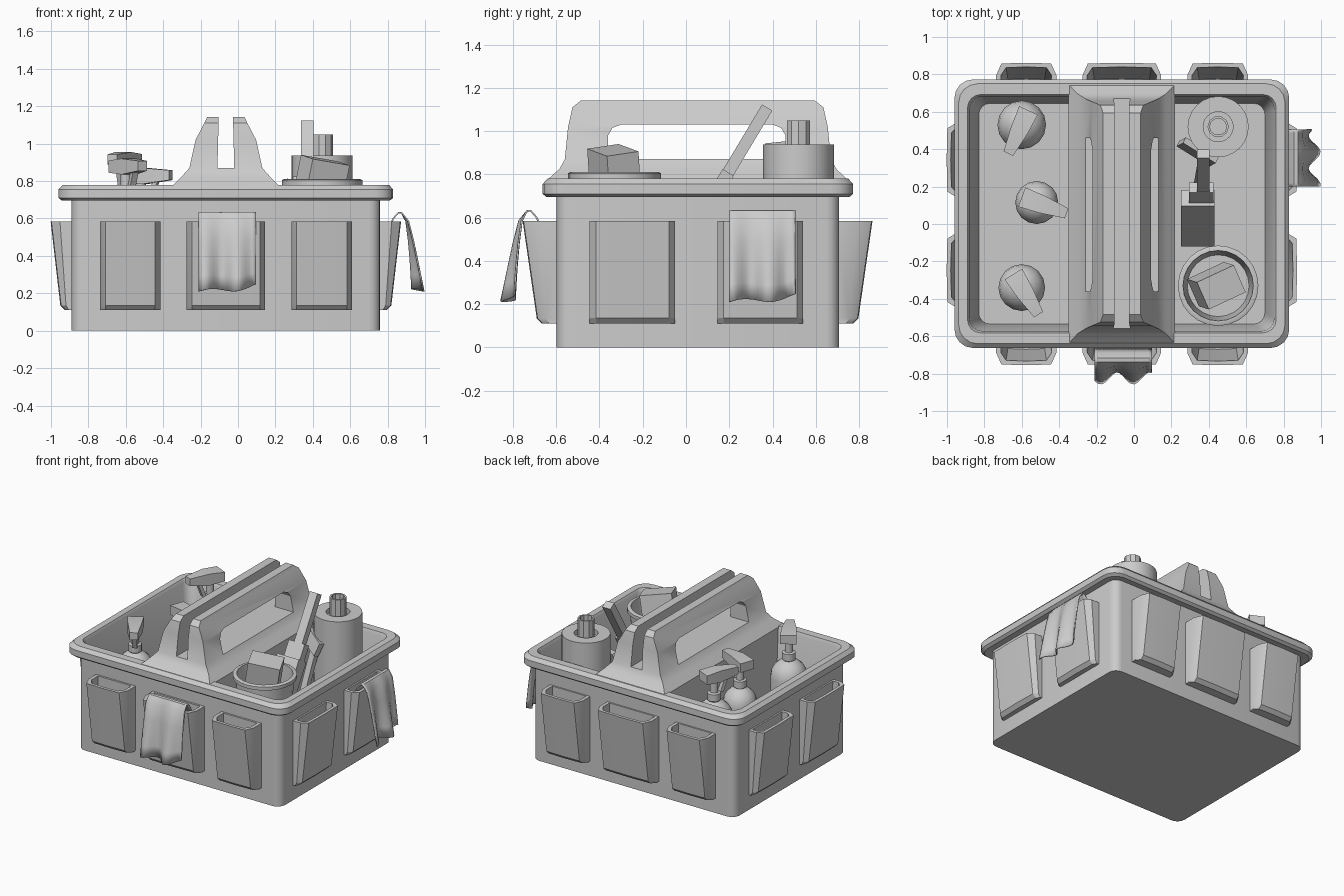
import bpy, bmesh, math
from mathutils import Matrix, Vector

if "Cube" in bpy.data.objects:
    bpy.data.objects.remove(bpy.data.objects["Cube"])

CX, CY = -0.065, 0.055


def make(name, bm):
    bmesh.ops.recalc_face_normals(bm, faces=bm.faces)
    me = bpy.data.meshes.new(name)
    bm.to_mesh(me)
    bm.free()
    ob = bpy.data.objects.new(name, me)
    bpy.context.collection.objects.link(ob)
    return ob


def loft(name, rings):
    """Closed solid through a list of equal-length point rings, capped at both ends."""
    bm = bmesh.new()
    vs = [[bm.verts.new(p) for p in r] for r in rings]
    n = len(vs[0])
    for a, b in zip(vs, vs[1:]):
        for i in range(n):
            j = (i + 1) % n
            bm.faces.new((a[i], a[j], b[j], b[i]))
    bm.faces.new(vs[0])
    bm.faces.new(vs[-1])
    return make(name, bm)


def rounded(hx, hy, r, z, n=5):
    pts = []
    for k, (sx, sy) in enumerate(((1, 1), (-1, 1), (-1, -1), (1, -1))):
        for i in range(n):
            a = math.pi / 2 * (k + i / (n - 1))
            pts.append((CX + sx * (hx - r) + r * math.cos(a),
                        CY + sy * (hy - r) + r * math.sin(a), z))
    return pts


def lathe(name, x, y, profile, n=20):
    return loft(name, [[(x + r * math.cos(2 * math.pi * i / n),
                         y + r * math.sin(2 * math.pi * i / n), z) for i in range(n)]
                       for r, z in profile])


def rect(x0, x1, y0, y1, z):
    return [(x0, y0, z), (x1, y0, z), (x1, y1, z), (x0, y1, z)]


def box(name, loc, size, rot=(0, 0, 0)):
    x, y, z = (s / 2 for s in size)
    ob = loft(name, [rect(-x, x, -y, y, -z), rect(-x, x, -y, y, z)])
    ob.location, ob.rotation_euler = loc, rot
    return ob


# tub with chamfered rim and tapered inside
loft("tub", [rounded(*r) for r in (
    (.825, .653, .06, 0), (.825, .653, .06, .70), (.875, .70, .09, .695),
    (.895, .718, .10, .71), (.895, .718, .10, .755), (.872, .695, .10, .78),
    (.825, .637, .07, .78), (.815, .628, .07, .76), (.765, .59, .06, .06))])

# central divider rising into the double handle
handle = loft("divider_handle", [rect(CX - w, CX + w, y0, y1, z) for w, y0, y1, z in (
    (.285, -.57, .68, .04), (.285, -.57, .68, .74), (.285, -.64, .746, .775),
    (.235, -.585, .695, .825), (.195, -.56, .67, .87), (.162, -.545, .655, 1.02),
    (.115, -.525, .635, 1.11), (.10, -.485, .594, 1.142))])
slot = loft("slot_cutter", [rect(CX - .045, CX + .045, -1, 1, .87),
                            rect(CX - .034, CX + .034, -1, 1, 1.3)])
grip = loft("grip_cutter", [[(x, y, z) for y, z in (
    (-.36, .87), (.46, .87), (.46, .98), (.44, 1.015), (.40, 1.03),
    (-.30, 1.03), (-.34, 1.015), (-.36, .98))] for x in (-.8, .8)])
for c in (slot, grip):
    m = handle.modifiers.new(c.name, 'BOOLEAN')
    m.operation, m.object, m.solver = 'DIFFERENCE', c, 'EXACT'
    c.hide_render = True
    c.hide_set(True)

# mapping from (along wall, outward, up) to each side of the tub
WALLS = {"front": lambda u, d, z: (u, -.60 - d, z),
         "back": lambda u, d, z: (u, .707 + d, z),
         "left": lambda u, d, z: (-.89 - d, u, z),
         "right": lambda u, d, z: (.76 + d, u, z)}


def pocket(side, u0, u1, top, bottom):
    f, c, w = WALLS[side], (u0 + u1) / 2, (u1 - u0) / 2

    def ring(w, back, d, z, ch=.028):
        k = back + (d - back) * .62
        return [f(c + u, e, z) for u, e in (
            (-w, back), (-w, k), (-w + ch, d - .004), (0, d), (w - ch, d - .004), (w, k), (w, back))]
    loft(side + "_pocket", [
        ring(w, -.02, bottom - .025, .11), ring(w, -.02, bottom, .135), ring(w, -.02, top, .585),
        ring(w - .025, .012, top - .022, .585), ring(w - .035, .008, bottom - .02, .17)])


for side in ("front", "back"):
    for a, b in ((-.737, -.415), (-.275, .145), (.285, .61)):
        pocket(side, a, b, .155, .09)
for side in ("left", "right"):
    for a, b in ((-.445, -.05), (.145, .54)):
        pocket(side, a, b, .112, .06)


# cloths draped over pocket edges
def cloth(side, u0, u1, shift, phase):
    prof = [(.065, .54), (.09, .60), (.118, .632), (.135, .63), (.165, .585),
            (.185, .48), (.20, .38), (.212, .29), (.222, .21)]
    n = 16
    bm = bmesh.new()
    grid = []
    for k, (d, z) in enumerate(prof):
        s = max(0, k - 3) / 5
        row = []
        for i in range(n + 1):
            t = i / n
            wave = .032 * s * math.sin(11 * t + phase)
            hem = s * s * (.03 * t * t + .012 * math.sin(7 * t))
            row.append(bm.verts.new(WALLS[side](u0 + (u1 - u0) * t, d + shift + wave, z + hem)))
        grid.append(row)
    for a, b in zip(grid, grid[1:]):
        for i in range(n):
            bm.faces.new((a[i], a[i + 1], b[i + 1], b[i]))
    ob = make(side + "_cloth", bm)
    m = ob.modifiers.new("thickness", 'SOLIDIFY')
    m.thickness, m.offset = .008, 0


cloth("front", -.21, .095, .0, 0.4)
cloth("right", .2, .505, -.02, 1.2)


# spray bottles
def bottle(x, y, r, top, angle):
    s = top - .22
    lathe("spray_bottle", x, y, [(r * .94, .06), (r, .09), (r, s - r)] +
          [(max(.035, r * math.cos(a)), s - r + r * math.sin(a))
           for a in (math.radians(d) for d in (20, 40, 58, 72))] +
          [(.045, s), (.045, s + .05), (.028, s + .055), (.028, top - .07)], 16)
    head = loft("spray_head", [
        [(d, -w, z0), (d, w, z0), (d, w, z1), (d, -w, z1)] for d, w, z0, z1 in (
            (-.085, .055, -.075, -.01), (.03, .048, -.085, 0), (.17, .028, -.065, -.012))])
    trigger = box("spray_trigger", (0, 0, 0), (.025, .035, .11))
    turn = Matrix.Translation((x, y, top)) @ Matrix.Rotation(angle, 4, 'Z')
    head.matrix_world = turn
    trigger.matrix_world = turn @ Matrix.Translation((.07, 0, -.12)) @ Matrix.Rotation(.35, 4, 'Y')


bottle(-.60, .53, .13, .955, math.radians(-115))
bottle(-.52, .115, .115, .87, math.radians(-20))
bottle(-.60, -.34, .125, .92, math.radians(-58))

# paper roll on its core
lathe("paper_roll", .45, .52, [(.163, .06), (.163, .937), (.08, .937), (.08, .9)], 24)
lathe("roll_core", .45, .52, [(.057, .06), (.057, 1.048), (.045, 1.048), (.045, 1.0)], 10)

# small bucket with a sponge
lathe("bucket", .45, -.33, [(.155, .06), (.195, .775), (.215, .78), (.215, .805),
                            (.205, .81), (.188, .81), (.165, .5)], 24)
box("sponge", (.44, -.33, .78), (.22, .16, .27), (math.radians(8), math.radians(9), math.radians(25)))

# leaning brush: handle, neck and head along one tilted axis
tilt = Matrix.Translation((.37, .37, 1.10)) @ Matrix.Rotation(math.radians(-31), 4, 'X')
for name, size, x, drop in (("brush_handle", (.065, .055, .46), 0, .22),
                            ("brush_neck", (.13, .06, .16), -.01, .42),
                            ("brush_head", (.18, .10, .42), -.03, .66)):
    box(name, (0, 0, 0), size).matrix_world = tilt @ Matrix.Translation((x, 0, -drop))

# second small tool beside the brush
box("scraper_blade", (.34, .385, .74), (.21, .035, .10), (math.radians(-20), math.radians(12), math.radians(-32)))
box("scraper_handle", (.36, .30, .52), (.05, .035, .42), (math.radians(-20), 0, math.radians(-10)))

# smooth shading with sharp edges kept
bpy.ops.object.select_all(action='DESELECT')
for ob in bpy.data.objects:
    if not ob.hide_render:
        ob.select_set(True)
        bpy.context.view_layer.objects.active = ob
bpy.ops.object.shade_smooth_by_angle(angle=math.radians(30))
